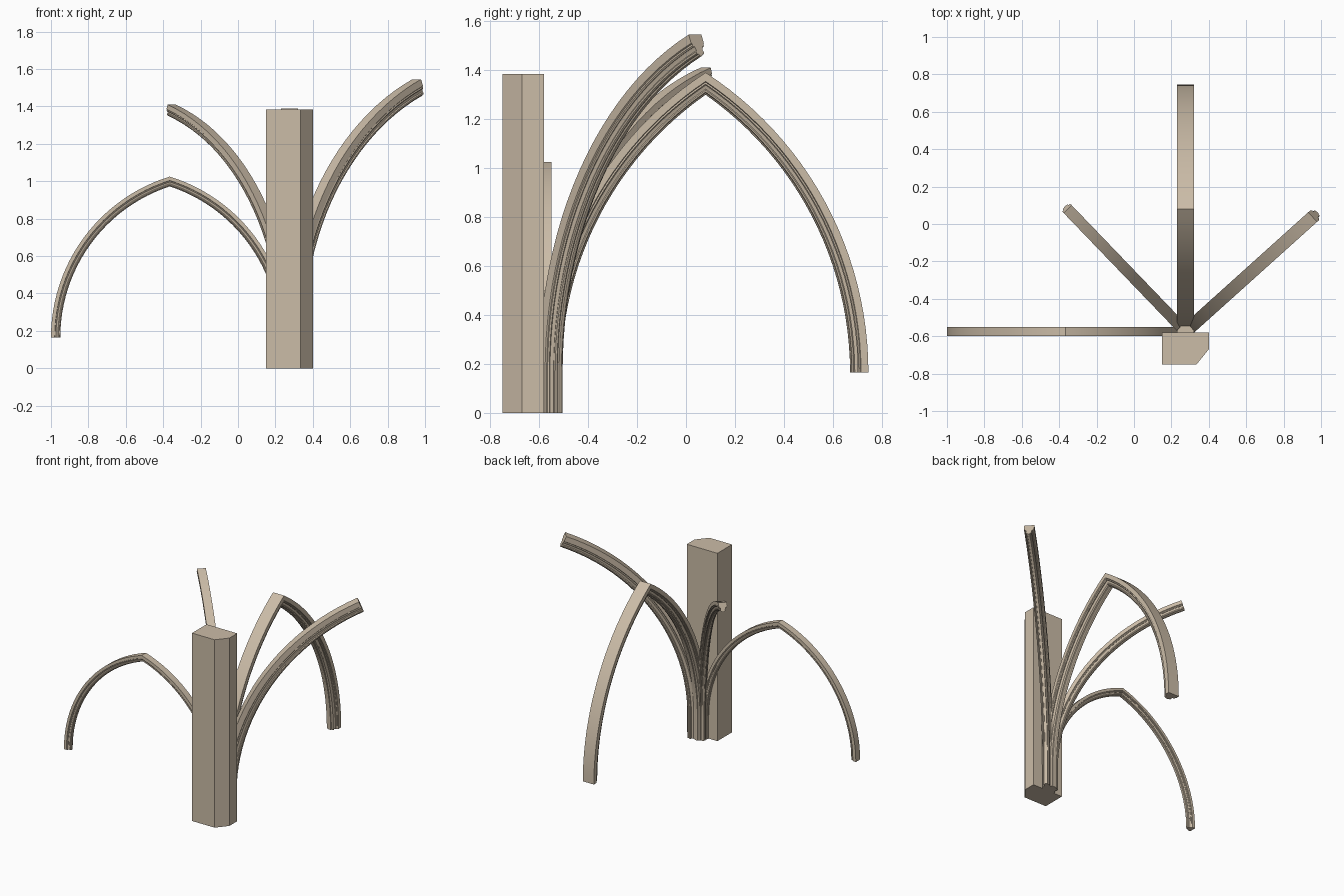
import bpy, bmesh, math
from mathutils import Vector

if "Cube" in bpy.data.objects:
    bpy.data.objects.remove(bpy.data.objects["Cube"])

stone = bpy.data.materials.new("warm_stone")
stone.diffuse_color = (0.60, 0.505, 0.39, 1)
stone.use_nodes = True
stone.node_tree.nodes["Principled BSDF"].inputs["Base Color"].default_value = stone.diffuse_color

SPRING = 0.165   # height where the straight shafts turn into arcs
STEPS = 24

# Half of the moulded rib section: (half width, depth from the outer face), as fractions
HALF = [(0.5, 0), (0.5, 0.40), (0.43, 0.44), (0.45, 0.52), (0.39, 0.58), (0.31, 0.56),
        (0.27, 0.64), (0.25, 0.74), (0.30, 0.80), (0.29, 0.88), (0.21, 0.92),
        (0.14, 0.91), (0.11, 0.98), (0.05, 1.0)]
SECTION = HALF + [(-w, d) for w, d in reversed(HALF)]


def finish(name, bm):
    bmesh.ops.recalc_face_normals(bm, faces=bm.faces)
    mesh = bpy.data.meshes.new(name)
    bm.to_mesh(mesh)
    bm.free()
    mesh.materials.append(stone)
    for p in mesh.polygons:
        p.use_smooth = True
    mesh.set_sharp_from_angle(angle=math.radians(25))
    obj = bpy.data.objects.new(name, mesh)
    bpy.context.collection.objects.link(obj)
    return obj


def loft(name, rings):
    bm = bmesh.new()
    rows = [[bm.verts.new(p) for p in ring] for ring in rings]
    n = len(rows[0])
    for a, b in zip(rows, rows[1:]):
        for i in range(n):
            j = (i + 1) % n
            bm.faces.new((a[i], a[j], b[j], b[i]))
    bm.faces.new(rows[0])
    bm.faces.new(rows[-1])
    return finish(name, bm)


def rib(name, start, end, top, width, depth, full):
    """Moulded rib: straight shaft, then an arc to the crown; full adds the far half."""
    base = Vector((*start, 0))
    run = Vector((*end, 0)) - base
    d, h = run.length, top - SPRING
    u = run.normalized()
    side = Vector((-u.y, u.x, 0))
    R = (d * d + h * h) / (2 * d)

    def ring(f, mirror=False, floor=False):
        pts = []
        for w, k in SECTION:
            r = R - k * depth
            # full arches are mitred at the crown, half arches are cut square
            t = f * math.acos((R - d) / (r if full else R))
            s, z = R - r * math.cos(t), SPRING + r * math.sin(t)
            if mirror:
                s = 2 * d - s
            pts.append(base + u * s + side * (w * width)
                       + Vector((0, 0, 0 if floor else z)))
        return pts

    rings = [ring(0, floor=True)] + [ring(i / STEPS) for i in range(STEPS + 1)]
    if full:
        rings += [ring(i / STEPS, mirror=True) for i in range(STEPS - 1, -1, -1)]
    return loft(name, rings)


def prism(name, outline, height):
    return loft(name, [[(x, y, z) for x, y in outline] for z in (0, height)])


# Pier with one chamfered corner
prism("pier", [(0.15, -0.75), (0.335, -0.75), (0.40, -0.67), (0.40, -0.58), (0.15, -0.58)], 1.385)

# Small core where the ribs meet the pier
prism("rib_core", [(0.23, -0.585), (0.32, -0.585), (0.32, -0.57), (0.295, -0.54),
                   (0.255, -0.54), (0.23, -0.57)], 0.50)

# Two complete pointed arches and two diagonal half arches
rib("wall_arch", (0.27, -0.575), (-0.365, -0.575), 1.025, 0.05, 0.05, True)
rib("cross_arch", (0.275, -0.585), (0.275, 0.08), 1.39, 0.09, 0.075, True)
rib("right_diagonal_rib", (0.275, -0.575), (0.955, 0.037), 1.545, 0.07, 0.095, False)
rib("left_diagonal_rib", (0.275, -0.575), (-0.355, 0.08), 1.41, 0.06, 0.065, False)
